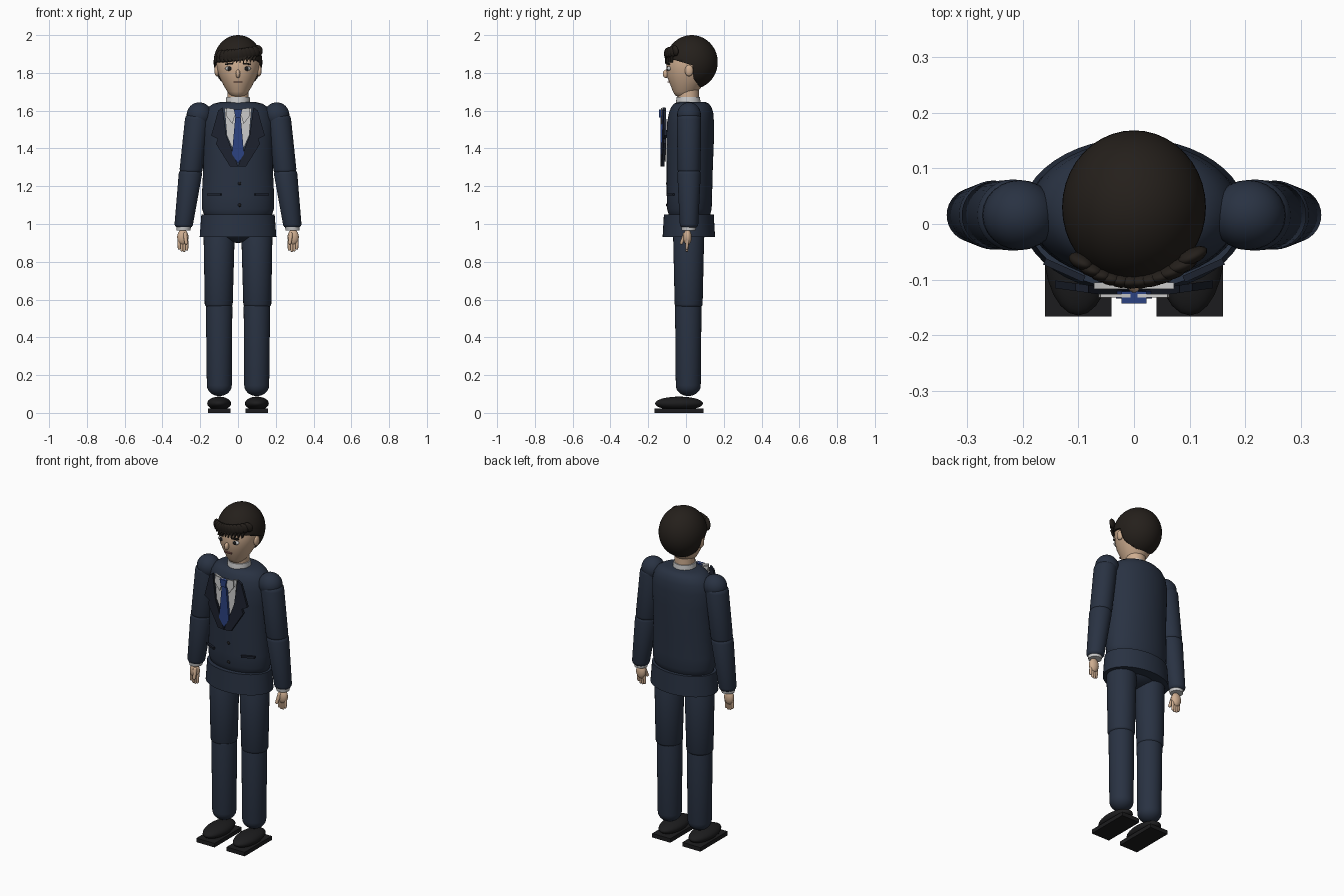
import bpy, bmesh, math
from mathutils import Vector

if "Cube" in bpy.data.objects:
    bpy.data.objects.remove(bpy.data.objects["Cube"])


def material(name, rgb):
    m = bpy.data.materials.new(name)
    m.diffuse_color = (*rgb, 1)
    m.use_nodes = True
    m.node_tree.nodes["Principled BSDF"].inputs["Base Color"].default_value = m.diffuse_color
    return m


NAVY = material("navy_cloth", (0.022, 0.032, 0.055))
DARK = material("dark_navy", (0.012, 0.016, 0.028))
SKIN = material("skin", (0.62, 0.42, 0.28))
HAIR = material("hair", (0.018, 0.014, 0.011))
WHITE = material("white_cloth", (0.8, 0.8, 0.8))
TIE = material("blue_tie", (0.025, 0.055, 0.22))
BLACK = material("black_leather", (0.012, 0.012, 0.013))
LIP = material("lip", (0.3, 0.12, 0.1))


def finish(name, bm, mat, angle=40):
    bmesh.ops.recalc_face_normals(bm, faces=bm.faces)
    me = bpy.data.meshes.new(name)
    bm.to_mesh(me)
    bm.free()
    ob = bpy.data.objects.new(name, me)
    bpy.context.collection.objects.link(ob)
    me.materials.append(mat)
    bpy.ops.object.select_all(action='DESELECT')
    ob.select_set(True)
    bpy.context.view_layer.objects.active = ob
    bpy.ops.object.shade_smooth_by_angle(angle=math.radians(angle))
    return ob


def loft(name, rings, mat, n=32):
    """Skin elliptical rings given as (z, cx, cy, rx, ry)."""
    bm = bmesh.new()
    loops = []
    for z, cx, cy, rx, ry in rings:
        loops.append([bm.verts.new((cx + rx * math.cos(2 * math.pi * i / n),
                                    cy + ry * math.sin(2 * math.pi * i / n), z)) for i in range(n)])
    for a, b in zip(loops, loops[1:]):
        for i in range(n):
            j = (i + 1) % n
            bm.faces.new((a[i], a[j], b[j], b[i]))
    bm.faces.new(loops[0])
    bm.faces.new(loops[-1])
    return finish(name, bm, mat)


def capsule(name, bottom, top, r0, r1, mat, squash=1.0, ry=1.0):
    """Rounded limb between two points, radius r0 at the bottom and r1 at the top."""
    a, b = Vector(bottom), Vector(top)
    rings = []
    for k in range(6):
        t = math.radians(-80 + 16 * k)
        rings.append((a.z + r0 * squash * math.sin(t), a.x, a.y, r0 * math.cos(t), r0 * ry * math.cos(t)))
    for k in range(6):
        t = math.radians(16 * k)
        rings.append((b.z + r1 * squash * math.sin(t), b.x, b.y, r1 * math.cos(t), r1 * ry * math.cos(t)))
    return loft(name, rings, mat)


def ball(name, loc, r, mat, rot=(0, 0, 0), u=24, v=16):
    bm = bmesh.new()
    bmesh.ops.create_uvsphere(bm, u_segments=u, v_segments=v, radius=1)
    ob = finish(name, bm, mat)
    ob.location, ob.scale, ob.rotation_euler = loc, r, rot
    return ob


def box(name, loc, size, mat, rot=(0, 0, 0)):
    bm = bmesh.new()
    bmesh.ops.create_cube(bm, size=1)
    ob = finish(name, bm, mat)
    ob.location, ob.scale, ob.rotation_euler = loc, size, rot
    return ob


def prism(name, pts, mat):
    """Closed solid from matching front and back outlines [(front, back), ...]."""
    bm = bmesh.new()
    f = [bm.verts.new(p) for p, q in pts]
    g = [bm.verts.new(q) for p, q in pts]
    bm.faces.new(f)
    bm.faces.new(g)
    for i in range(len(f)):
        j = (i + 1) % len(f)
        bm.faces.new((f[i], f[j], g[j], g[i]))
    return finish(name, bm, mat, 20)


def panel(name, xz, y, thick, mat, s=1, slope=0.0):
    """Flat cloth panel facing the front; slope leans it back away from the centre."""
    pts = []
    for x, z in xz:
        yy = y + slope * abs(x)
        pts.append(((s * x, yy, z), (s * x, yy + thick, z)))
    return prism(name, pts, mat)


# Jacket body, skirt and pelvis
loft("jacket_body", [(1.035, 0, .018, .165, .10), (1.05, 0, .018, .18, .11), (1.08, 0, .018, .19, .118),
                     (1.15, 0, .018, .191, .12), (1.3, 0, .02, .184, .122), (1.45, 0, .022, .187, .126),
                     (1.54, 0, .024, .188, .124), (1.59, 0, .027, .176, .117), (1.62, 0, .028, .156, .106),
                     (1.637, 0, .029, .13, .092), (1.645, 0, .03, .095, .075)], NAVY, 48)
loft("jacket_skirt", [(.93, 0, .015, .203, .139), (1.05, 0, .015, .194, .132)], NAVY, 48)
ball("pelvis", (0, .015, 1.0), (.17, .115, .1), NAVY)

# Neck and shirt collar
loft("neck", [(1.6, 0, .012, .056, .056), (1.75, 0, .012, .056, .056)], SKIN)
loft("shirt_collar", [(1.62, 0, .012, .067, .067), (1.672, 0, .012, .062, .062)], WHITE)

# Shirt front, tie, lapels
panel("shirt_front", [(-.072, 1.615), (-.03, 1.60), (.03, 1.60), (.072, 1.615), (.06, 1.47), (0, 1.33), (-.06, 1.47)],
      -.117, .012, WHITE)
panel("tie_blade", [(-.014, 1.57), (.014, 1.57), (.032, 1.37), (0, 1.32), (-.032, 1.37)], -.134, .014, TIE)
panel("tie_knot", [(-.022, 1.607), (.022, 1.607), (.014, 1.565), (-.014, 1.565)], -.143, .022, TIE)
for s, side in ((-1, "left"), (1, "right")):
    panel(side + "_collar_flap", [(.006, 1.607), (.06, 1.615), (.064, 1.575), (.03, 1.53)], -.132, .006, WHITE, s)
    panel(side + "_lapel", [(.082, 1.618), (.105, 1.60), (.142, 1.468), (.107, 1.45), (.117, 1.425),
                            (.042, 1.305), (0, 1.305), (.062, 1.47)], -.135, .014, DARK, s, .14)
    box(side + "_pocket", (s * .125, -.083, 1.156), (.078, .012, .012), DARK, (0, 0, s * .42))
for i, z in enumerate((1.215, 1.1)):
    ball(f"button_{i}", (.008, -.1, z), (.009, .006, .009), BLACK)

# Arms, hands, legs and shoes
for s, side in ((-1, "left"), (1, "right")):
    ball(side + "_shoulder", (s * .205, .016, 1.577), (.067, .063, .067), NAVY)
    capsule(side + "_upper_arm", (s * .248, .016, 1.29), (s * .217, .016, 1.555), .061, .064, NAVY, .6)
    capsule(side + "_forearm", (s * .287, .016, 1.0), (s * .252, .016, 1.265), .049, .062, NAVY, .6)
    loft(side + "_shirt_cuff", [(.966, s * .289, .014, .036, .036), (.99, s * .287, .014, .04, .04)], WHITE)
    ball(side + "_palm", (s * .292, .008, .93), (.03, .022, .042), SKIN)
    for k in range(4):
        x = s * (.271 + .0135 * k)
        drop = (.006, 0, .002, .012)[k]
        capsule(f"{side}_finger_{k}", (x, .004, .86 + drop), (x, .006, .91), .0075, .0085, SKIN)
    capsule(side + "_thumb", (s * .274, -.024, .9), (s * .28, -.006, .945), .009, .011, SKIN)

    capsule(side + "_thigh", (s * .102, .014, .575), (s * .1, .014, .93), .074, .082, NAVY, .4)
    capsule(side + "_shin", (s * .099, .012, .145), (s * .1, .012, .56), .066, .07, NAVY, .85)
    ball(side + "_shoe", (s * .1, -.037, .05), (.063, .127, .036), BLACK)
    box(side + "_sole", (s * .1, -.037, .012), (.12, .257, .024), BLACK)

# Head
loft("head", [(1.672, 0, -.01, .025, .03), (1.682, 0, -.008, .042, .05), (1.70, 0, -.004, .056, .065),
              (1.737, 0, .004, .078, .087), (1.78, 0, .012, .099, .112), (1.82, 0, .016, .111, .12),
              (1.87, 0, .022, .117, .125), (1.92, 0, .03, .104, .112), (1.96, 0, .03, .07, .08)], SKIN, 40)

# Hair shell with the face region cut away
hair = ball("hair_shell", (0, .03, 1.857), (.129, .138, .143), HAIR, (0, 0, 0), 40, 28)
outline = [(-.3, 1.885), (-.06, 1.868), (.035, 1.84), (.04, 1.77), (.09, 1.70), (.09, 1.6), (-.3, 1.6)]
cutter = prism("face_cutter", [((-.3, y, z), (.3, y, z)) for y, z in outline], HAIR)
cutter.hide_render = True
cutter.hide_set(True)
mod = hair.modifiers.new("face_opening", 'BOOLEAN')
mod.operation, mod.object, mod.solver = 'DIFFERENCE', cutter, 'EXACT'

# Fringe: overlapping pointed locks swept to one side
for k in range(12):
    t = k / 11
    x = -.095 + .2 * t
    y = .03 - .132 * math.sqrt(1 - (x / .14) ** 2)
    ball(f"fringe_lock_{k}", (x, y, 1.888 + .03 * t * t), (.028 - .006 * (1 - t), .014, .036 - .006 * t), HAIR,
         (.12, .3 - 1.0 * t, x * 3.5), 12, 8)
    if k < 11:
        tip = Vector((x - .004, y - .006, 1.848 + .018 * abs(t - .5)))
        pts = [(x - .013, 1.89), (x + .013, 1.89), (tip.x, tip.z)]
        prism(f"fringe_tip_{k}", [((px, y - .01, z), (px, y + .004, z)) for px, z in pts], HAIR)

# Face features
ball("nose", (0, -.107, 1.795), (.012, .016, .022), SKIN)
box("mouth", (0, -.093, 1.752), (.045, .012, .006), LIP)
for s, side in ((-1, "left"), (1, "right")):
    ball(side + "_eye", (s * .047, -.089, 1.823), (.021, .012, .012), WHITE)
    ball(side + "_iris", (s * .046, -.098, 1.823), (.01, .006, .011), BLACK)
    box(side + "_brow", (s * .047, -.096, 1.848), (.042, .012, .008), HAIR, (0, s * .1, s * .3))
    ball(side + "_ear", (s * .112, .016, 1.812), (.013, .022, .03), SKIN)
